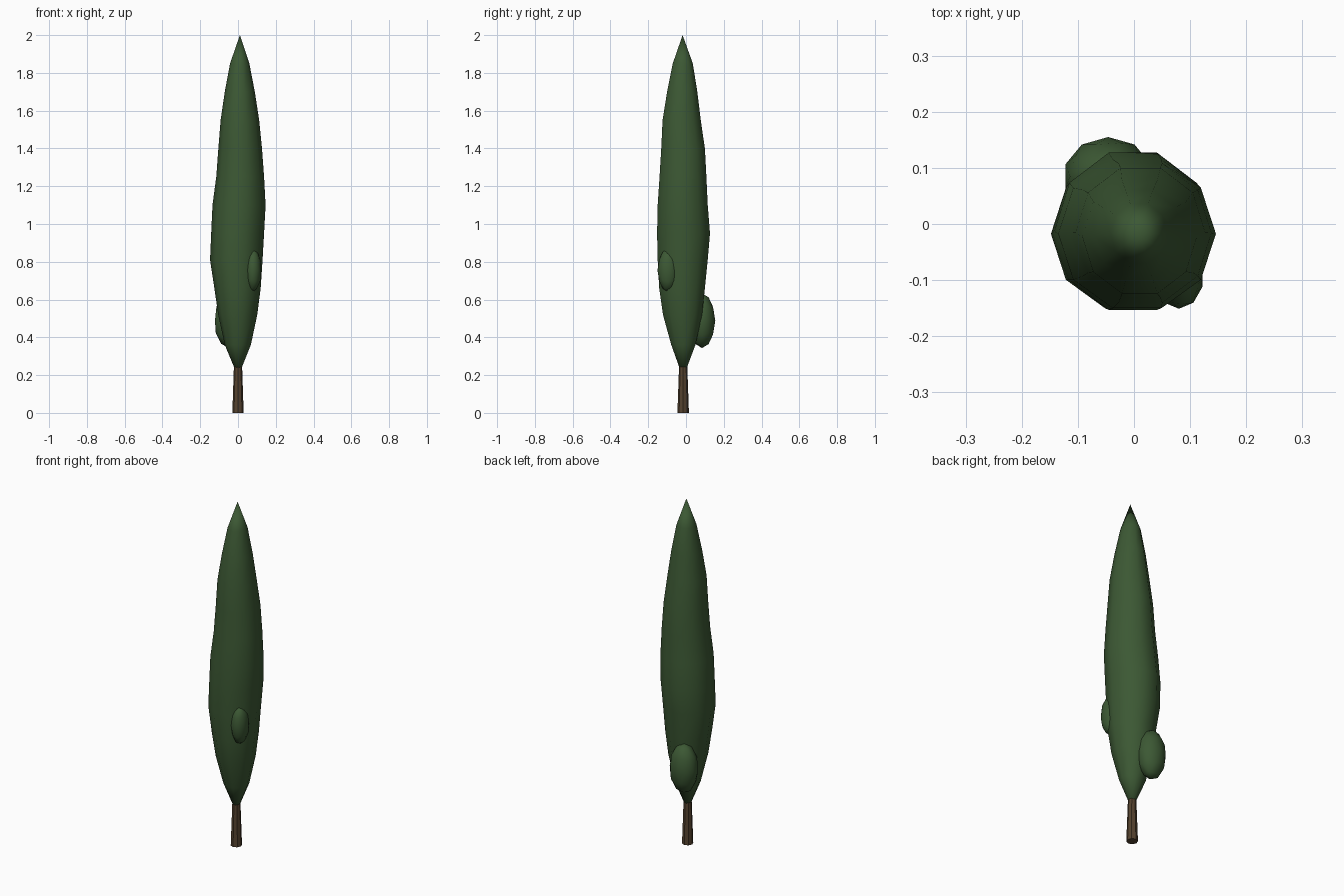
import bpy, bmesh
from math import cos, sin, pi, radians

cube = bpy.data.objects.get("Cube")
if cube:
    bpy.data.objects.remove(cube, do_unlink=True)


def material(name, colour):
    mat = bpy.data.materials.new(name)
    mat.use_nodes = True
    mat.diffuse_color = colour
    bsdf = mat.node_tree.nodes["Principled BSDF"]
    bsdf.inputs["Base Color"].default_value = colour
    bsdf.inputs["Roughness"].default_value = 0.9
    return mat


def finish(bm, name, mat, angle):
    bmesh.ops.recalc_face_normals(bm, faces=bm.faces)
    mesh = bpy.data.meshes.new(name)
    bm.to_mesh(mesh)
    bm.free()
    mesh.materials.append(mat)
    obj = bpy.data.objects.new(name, mesh)
    bpy.context.collection.objects.link(obj)
    bpy.ops.object.select_all(action="DESELECT")
    obj.select_set(True)
    bpy.context.view_layer.objects.active = obj
    bpy.ops.object.shade_smooth_by_angle(angle=radians(angle))
    return obj


def loft(name, rings, sides, mat, angle):
    """Skin a stack of rings, each given by its z and its x and y extents."""
    bm = bmesh.new()
    loops = []
    for z, left, right, front, back in rings:
        cx, cy = (left + right) / 2, (front + back) / 2
        rx, ry = (right - left) / 2, (back - front) / 2 / sin(0.4 * pi)
        loops.append([bm.verts.new((cx + rx * cos(2 * pi * i / sides),
                                    cy + ry * sin(2 * pi * i / sides), z))
                      for i in range(sides)])
    for low, high in zip(loops, loops[1:]):
        for i in range(sides):
            j = (i + 1) % sides
            bm.faces.new((low[i], low[j], high[j], high[i]))
    bm.faces.new(loops[0])
    bm.faces.new(loops[-1])
    bmesh.ops.remove_doubles(bm, verts=bm.verts, dist=0.0005)
    return finish(bm, name, mat, angle)


def tuft(name, centre, radii, mat):
    bm = bmesh.new()
    bmesh.ops.create_icosphere(bm, subdivisions=2, radius=1)
    bmesh.ops.scale(bm, vec=radii, verts=bm.verts)
    bmesh.ops.translate(bm, vec=centre, verts=bm.verts)
    return finish(bm, name, mat, 80)


green = material("dark green foliage", (0.045, 0.098, 0.034, 1))
brown = material("brown bark", (0.090, 0.055, 0.028, 1))

# Tapered trunk
loft("trunk", [(0, -0.03, 0.03, -0.044, 0.014),
               (0.27, -0.021, 0.021, -0.035, 0.005)], 8, brown, 30)

# Tall, slightly uneven crown: z, left, right, front, back
crown = [
    (0.24, -0.02, 0.02, -0.035, 0.005),
    (0.36, -0.07, 0.068, -0.078, 0.05),
    (0.52, -0.105, 0.102, -0.122, 0.085),
    (0.66, -0.125, 0.12, -0.142, 0.1),
    (0.81, -0.148, 0.13, -0.15, 0.115),
    (0.95, -0.142, 0.138, -0.153, 0.127),
    (1.1, -0.135, 0.146, -0.15, 0.115),
    (1.25, -0.115, 0.138, -0.14, 0.108),
    (1.4, -0.104, 0.127, -0.131, 0.1),
    (1.55, -0.092, 0.112, -0.124, 0.078),
    (1.7, -0.07, 0.089, -0.1, 0.06),
    (1.85, -0.042, 0.06, -0.07, 0.036),
    (2.0, 0.01, 0.01, -0.018, -0.018),
]
loft("crown", crown, 10, green, 80)

# Foliage tufts bulging from the crown
tuft("front_tuft", (0.08, -0.095, 0.755), (0.044, 0.056, 0.115), green)
tuft("back_tuft", (-0.046, 0.085, 0.488), (0.08, 0.07, 0.145), green)
